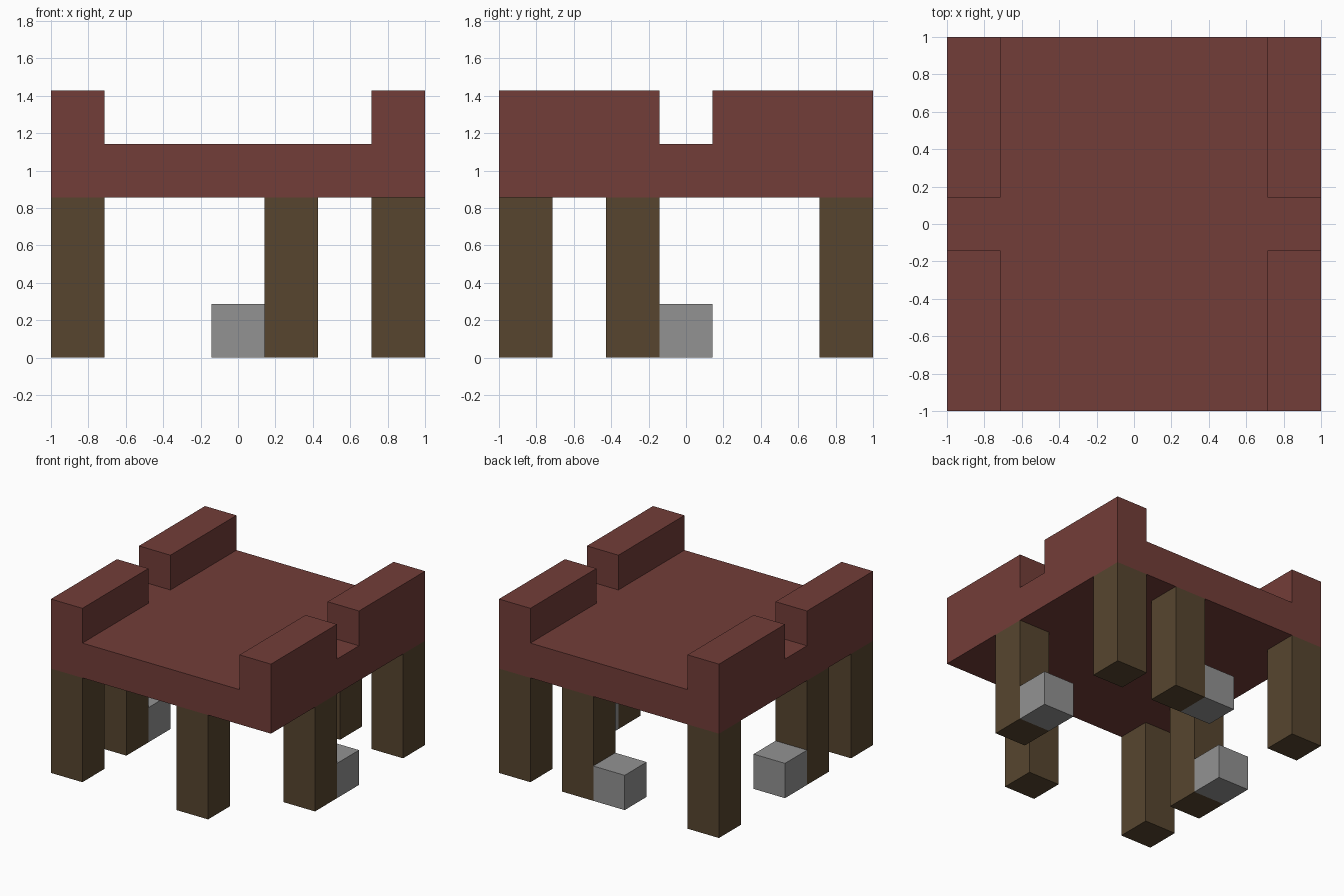
import bpy
import bmesh
from mathutils import Vector

if "Cube" in bpy.data.objects:
    bpy.data.objects.remove(bpy.data.objects["Cube"], do_unlink=True)

U = 2 / 7  # one block; the model is seven blocks wide


def material(name, rgb):
    mat = bpy.data.materials.new(name)
    mat.use_nodes = True
    color = (*rgb, 1)
    mat.diffuse_color = color
    mat.node_tree.nodes["Principled BSDF"].inputs["Base Color"].default_value = color
    return mat


def block_mesh(low, high):
    """A box between two corners given in blocks."""
    low, high = Vector(low) * U, Vector(high) * U
    bm = bmesh.new()
    bmesh.ops.create_cube(bm, size=1)
    bmesh.ops.scale(bm, vec=high - low, verts=bm.verts)
    bmesh.ops.translate(bm, vec=(low + high) / 2, verts=bm.verts)
    return bm


def add_object(name, bm, mat):
    mesh = bpy.data.meshes.new(name)
    bm.to_mesh(mesh)
    bm.free()
    mesh.materials.append(mat)
    obj = bpy.data.objects.new(name, mesh)
    bpy.context.collection.objects.link(obj)
    return obj


red = material("dark red", (0.171, 0.047, 0.040))
brown = material("dark brown", (0.095, 0.060, 0.028))
grey = material("grey", (0.288, 0.288, 0.288))

# Deck: a slab whose four side strips are raised into rails, with a gap between
bm = block_mesh((-3.5, -3.5, 3), (3.5, 3.5, 4))
for axis, cut in ((0, 2.5), (1, 0.5)):
    for side in (-1, 1):
        plane = Vector((0, 0, 0))
        plane[axis] = side * cut * U
        normal = Vector((0, 0, 0))
        normal[axis] = 1
        bmesh.ops.bisect_plane(bm, geom=bm.verts[:] + bm.edges[:] + bm.faces[:],
                               plane_co=plane, plane_no=normal)
rails = []
for face in bm.faces:
    center = face.calc_center_median() / U
    if face.normal.z > 0.9 and abs(center.x) > 2.5 and abs(center.y) > 0.5:
        rails.append(face)
raised = bmesh.ops.extrude_face_region(bm, geom=rails)["geom"]
bmesh.ops.translate(bm, vec=(0, 0, U),
                    verts=[v for v in raised if isinstance(v, bmesh.types.BMVert)])
bmesh.ops.recalc_face_normals(bm, faces=bm.faces)
bmesh.ops.dissolve_limit(bm, angle_limit=0.01, verts=bm.verts, edges=bm.edges)
add_object("deck_with_rails", bm, red)

# Legs, by centre in blocks
legs = {
    "front_right_leg": (-3, -3),
    "back_right_leg": (-3, 3),
    "back_left_leg": (3, 3),
    "front_middle_leg": (1, -3),
    "back_middle_leg": (1, 3),
    "right_middle_leg": (-3, -1),
    "left_middle_leg": (3, -1),
}
# Low blocks standing beside the middle legs
steps = {
    "back_step": (0, 3),
    "right_step": (-3, 0),
    "left_step": (3, 0),
}
for parts, height, mat in ((legs, 3, brown), (steps, 1, grey)):
    for name, (x, y) in parts.items():
        add_object(name, block_mesh((x - 0.5, y - 0.5, 0), (x + 0.5, y + 0.5, height)), mat)
